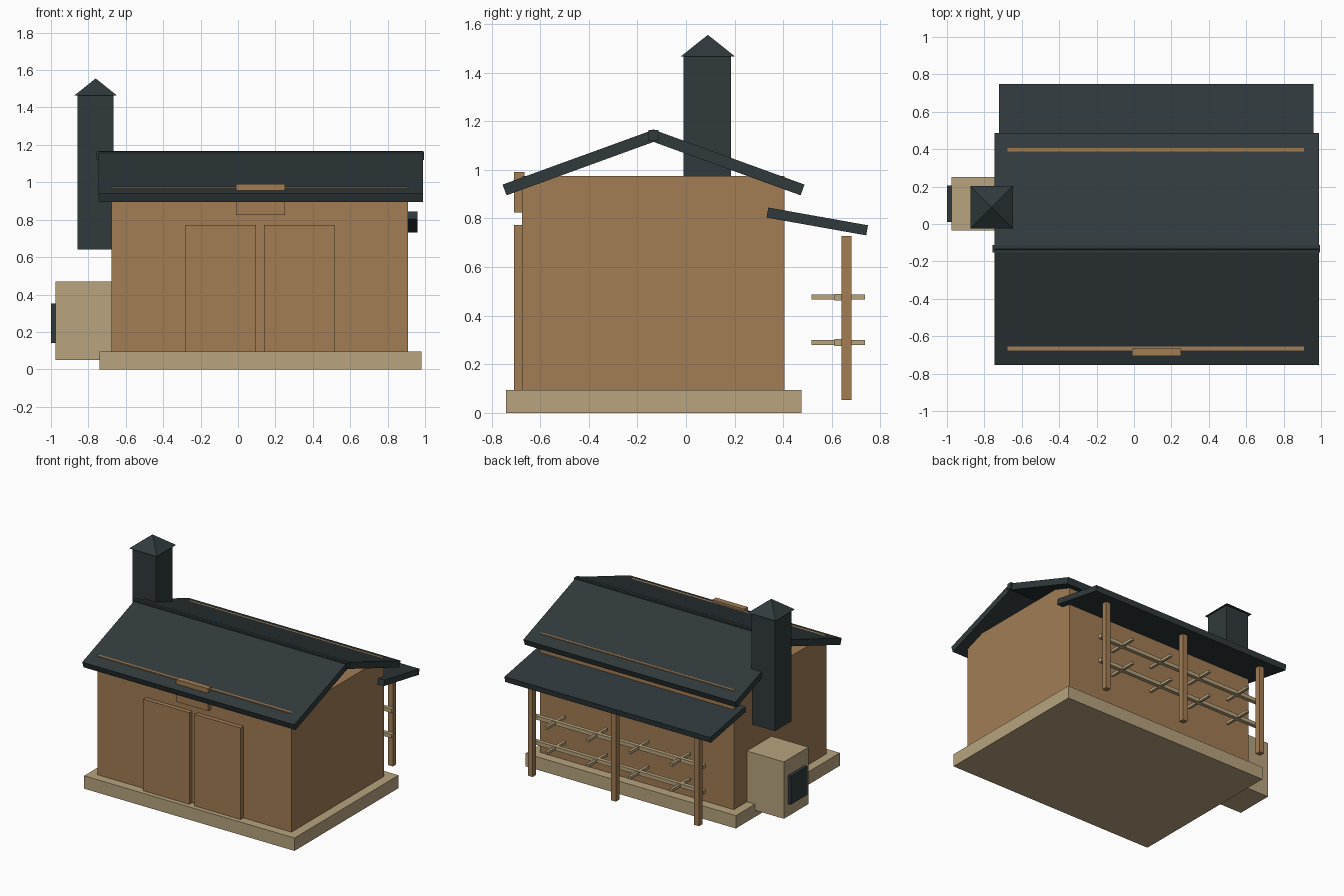
import bpy, math
from mathutils import Vector

if "Cube" in bpy.data.objects:
    bpy.data.objects.remove(bpy.data.objects["Cube"])


def material(name, rgb):
    m = bpy.data.materials.new(name)
    m.diffuse_color = (*rgb, 1)
    m.use_nodes = True
    m.node_tree.nodes["Principled BSDF"].inputs["Base Color"].default_value = m.diffuse_color
    return m


WOOD = material("wood", (0.36, 0.205, 0.09))
STONE = material("stone", (0.48, 0.37, 0.21))
SLATE = material("slate", (0.03, 0.042, 0.046))


def box(name, x, y, z, mat, tilt=0):
    """Box spanning the given (min, max) ranges, tilted about its own x axis."""
    c = [(a + b) / 2 for a, b in (x, y, z)]
    bpy.ops.mesh.primitive_cube_add(size=1, location=c)
    o = bpy.context.object
    o.name = name
    o.scale = [b - a for a, b in (x, y, z)]
    o.rotation_euler.x = tilt
    o.data.materials.append(mat)
    return o


def slab(name, x, start, end, thick, mat):
    """Sloping board whose centre line runs between two (y, z) points."""
    a, b = Vector(start), Vector(end)
    c, d = (a + b) / 2, b - a
    h, t = d.length / 2, thick / 2
    return box(name, x, (c.x - h, c.x + h), (c.y - t, c.y + t), mat,
               math.atan2(d.y, d.x))


# Main building
box("foundation", (-0.74, 0.98), (-0.74, 0.475), (0, 0.095), STONE)
box("walls", (-0.675, 0.91), (-0.675, 0.405), (0.095, 0.975), WOOD)

# Double doors and the board over them
for side, x in (("left", (-0.28, 0.097)), ("right", (0.14, 0.517))):
    box(side + "_door", x, (-0.707, -0.665), (0.095, 0.772), WOOD)
box("door_board", (-0.01, 0.25), (-0.707, -0.665), (0.825, 0.99), WOOD)

# Gable roof with ridge beam
RIDGE = -0.1335
for name, s in (("front_roof", -1), ("back_roof", 1)):
    slab(name, (-0.745, 0.988), (RIDGE + s * 0.613, 0.917),
         (RIDGE - s * 0.012, 1.144), 0.047, SLATE)
box("ridge_beam", (-0.757, 0.995), (RIDGE - 0.02, RIDGE + 0.02), (1.12, 1.164), SLATE)

# Lean-to roof on posts at the back
MID = 0.1175
slab("lean_to_roof", (-0.722, 0.96), (0.335, 0.824), (0.745, 0.751), 0.042, SLATE)
for i in (-1, 0, 1):
    x = MID + i * 0.68
    box("lean_to_post", (x - 0.02, x + 0.02), (0.64, 0.68), (0.053, 0.728), WOOD)

# Drying racks: long rails with short cross sticks
for z in (0.289, 0.476):
    box("rack_rail", (MID - 0.71, MID + 0.71), (0.611, 0.64), (z - 0.014, z + 0.014), STONE)
    for i in range(4):
        x = MID + (i - 1.5) * 0.34
        box("rack_stick", (x - 0.01, x + 0.01), (0.517, 0.736), (z - 0.01, z + 0.01), STONE)

# Chimney with pyramid cap
box("chimney", (-0.857, -0.665), (-0.01, 0.185), (0.64, 1.465), SLATE)
bpy.ops.mesh.primitive_cone_add(vertices=4, radius1=0.113 * math.sqrt(2), radius2=0,
                                depth=0.09, location=(-0.761, 0.09, 1.51),
                                rotation=(0, 0, math.pi / 4))
cap = bpy.context.object
cap.name = "chimney_cap"
cap.data.materials.append(SLATE)

# Firebox on the left wall
box("firebox", (-0.977, -0.67), (-0.035, 0.252), (0.05, 0.47), STONE)
box("firebox_door", (-1.0, -0.96), (0.01, 0.205), (0.142, 0.352), SLATE)
